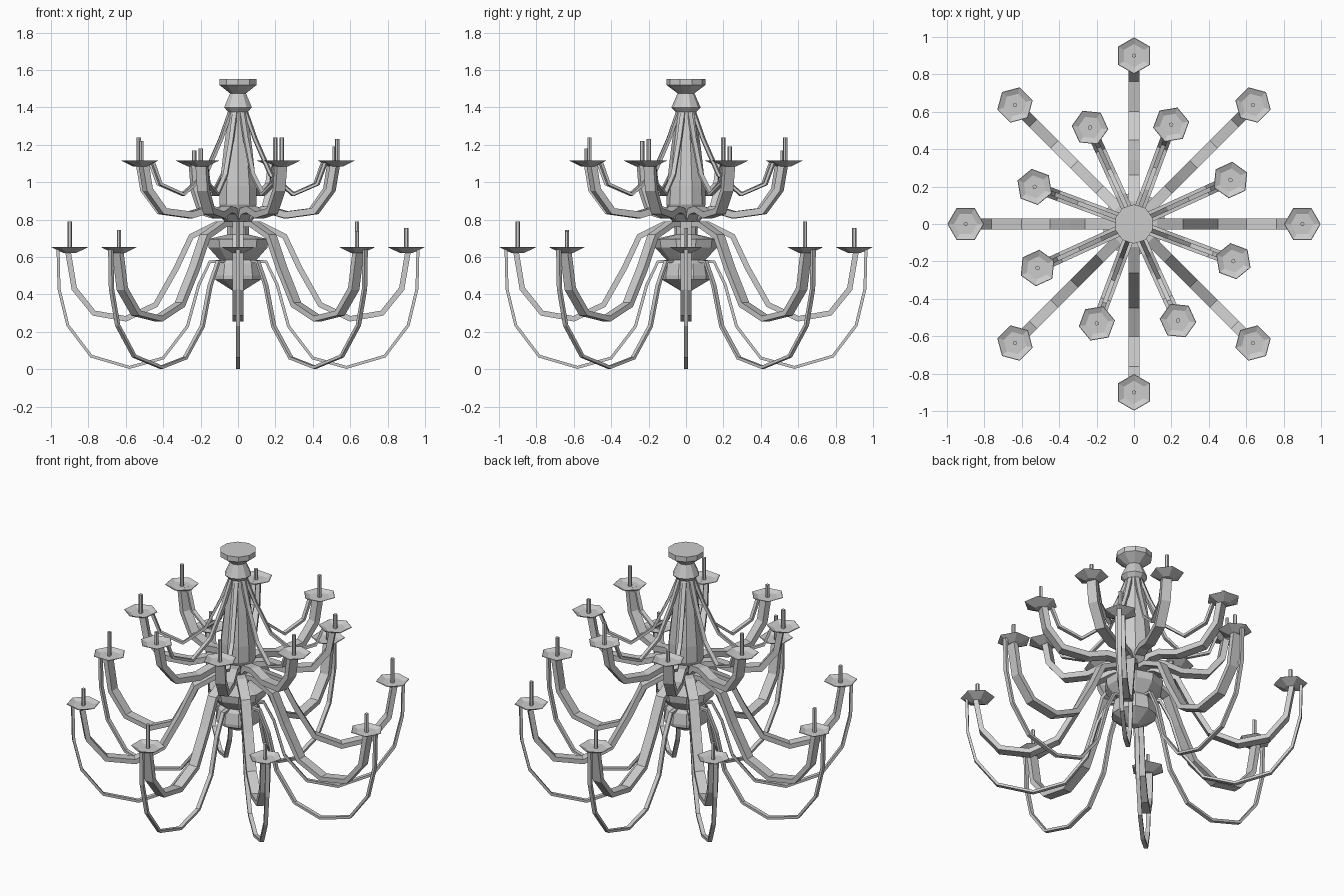
import bpy, bmesh
from math import sin, cos, pi, radians
from mathutils import Vector

if "Cube" in bpy.data.objects:
    bpy.data.objects.remove(bpy.data.objects["Cube"])


def finish(name, bm):
    bmesh.ops.recalc_face_normals(bm, faces=bm.faces)
    me = bpy.data.meshes.new(name)
    bm.to_mesh(me)
    bm.free()
    ob = bpy.data.objects.new(name, me)
    bpy.context.collection.objects.link(ob)
    return ob


def lathe(name, profile, sides, center=(0, 0), turn=0.0):
    """Turn (radius, z) pairs into a faceted, capped solid."""
    bm = bmesh.new()
    rings = []
    for r, z in profile:
        rings.append([bm.verts.new((center[0] + r * cos(turn + 2 * pi * i / sides),
                                    center[1] + r * sin(turn + 2 * pi * i / sides), z))
                      for i in range(sides)])
    for a, b in zip(rings, rings[1:]):
        for i in range(sides):
            j = (i + 1) % sides
            bm.faces.new((a[i], a[j], b[j], b[i]))
    bm.faces.new(rings[0])
    bm.faces.new(rings[-1])
    return finish(name, bm)


def arm(name, path, width, thick, angle):
    """Sweep a flat bar along a (radius, z) path in the plane at the given angle."""
    bm = bmesh.new()
    out = Vector((cos(angle), sin(angle), 0))
    side = Vector((-sin(angle), cos(angle), 0)) * width / 2
    pts = [out * r + Vector((0, 0, z)) for r, z in path]
    rings = []
    for i, p in enumerate(pts):
        d_in = (p - pts[max(i - 1, 0)]).normalized()
        d_out = (pts[min(i + 1, len(pts) - 1)] - p).normalized()
        n = (d_in + d_out).normalized().cross(side).normalized() * thick / 2
        rings.append([bm.verts.new(p + o) for o in (side + n, n - side, -side - n, side - n)])
    for a, b in zip(rings, rings[1:]):
        for i in range(4):
            j = (i + 1) % 4
            bm.faces.new((a[i], a[j], b[j], b[i]))
    bm.faces.new(rings[0])
    bm.faces.new(rings[-1])
    return finish(name, bm)


def light(tier, radius, rim, angle, top):
    """Hexagonal drip dish with a slim candle."""
    c = (radius * cos(angle), radius * sin(angle))
    lathe(tier + "_dish", [(0.035, rim - 0.03), (0.098, rim), (0.095, rim + 0.002),
                           (0.062, rim - 0.012)], 6, c, angle)
    lathe(tier + "_candle", [(0.012, rim - 0.015), (0.012, top)], 6, c, angle)


# Central column: ceiling cap, neck, tapered stem and bottom bulb
lathe("ceiling_cap", [(0.045, 1.475), (0.105, 1.52), (0.105, 1.552)], 10, turn=pi / 10)
lathe("neck", [(0.055, 1.375), (0.078, 1.40), (0.045, 1.475)], 10, turn=pi / 10)
lathe("stem", [(0.06, 0.69), (0.065, 0.80), (0.105, 0.88), (0.103, 0.98), (0.08, 1.18),
               (0.052, 1.38)], 10, turn=pi / 10)
lathe("bulb", [(0.03, 0.42), (0.13, 0.48), (0.132, 0.50), (0.12, 0.565), (0.105, 0.585),
               (0.165, 0.65), (0.172, 0.695), (0.06, 0.72)], 10, turn=pi / 10)

# Arm side profiles
lower_wide = [(0.04, 0.775), (0.12, 0.775), (0.25, 0.71), (0.33, 0.54), (0.44, 0.345),
              (0.60, 0.27), (0.77, 0.30), (0.875, 0.43), (0.91, 0.635)]
lower_thin = [(0.05, 0.58), (0.15, 0.575), (0.21, 0.45), (0.27, 0.23), (0.40, 0.06),
              (0.58, 0.01), (0.785, 0.07), (0.91, 0.235), (0.957, 0.43), (0.962, 0.64)]
upper_wide = [(0.04, 0.79), (0.10, 0.845), (0.17, 0.855), (0.28, 0.825), (0.44, 0.845),
              (0.53, 0.96), (0.555, 1.10)]
upper_thin = [(0.04, 1.39), (0.10, 1.23), (0.19, 1.04), (0.32, 0.935), (0.455, 0.99),
              (0.50, 1.105)]

# Candle tops, going round from +x
lower_tops = [0.755, 0.79, 0.755, 0.745, 0.79, 0.745, 0.79, 0.74]
upper_tops = [1.19, 1.24, 1.17, 1.24, 1.22, 1.18, 1.24, 1.23]

# Two tiers of eight arms
for k in range(8):
    a = k * pi / 4
    arm("lower_arm", lower_wide, 0.058, 0.03, a)
    arm("lower_scroll", lower_thin, 0.024, 0.016, a)
    light("lower", 0.9, 0.652, a, lower_tops[k])

    a += radians(24.5)
    arm("upper_arm", upper_wide, 0.058, 0.036, a)
    arm("upper_scroll", upper_thin, 0.024, 0.016, a)
    light("upper", 0.567, 1.115, a, upper_tops[k])
